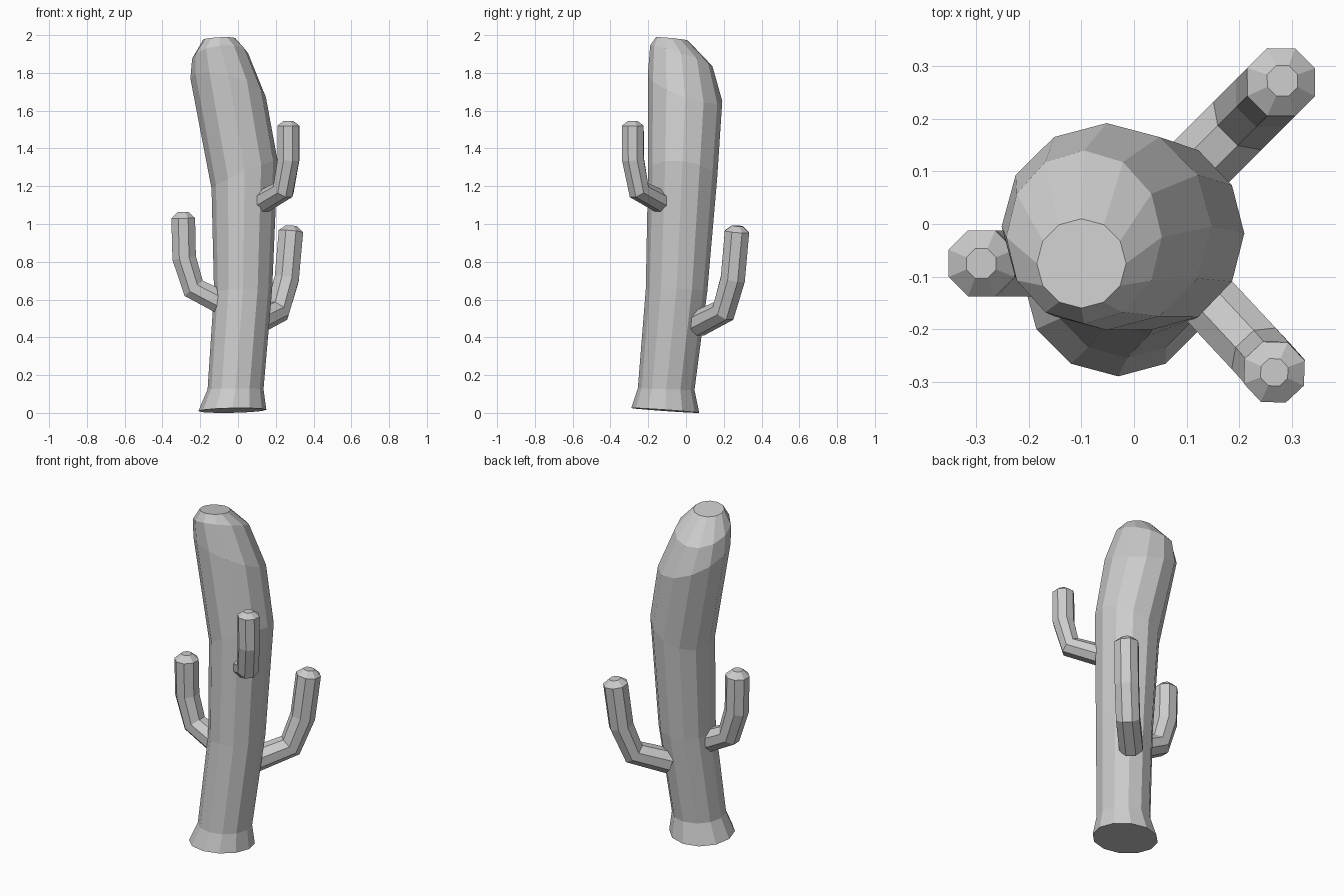
import bpy, bmesh, math
from mathutils import Vector

cube = bpy.data.objects.get("Cube")
if cube:
    bpy.data.objects.remove(cube)

grey = bpy.data.materials.new("plain_grey")
grey.use_nodes = True
colour = (0.6, 0.6, 0.6, 1)
grey.diffuse_color = colour
grey.node_tree.nodes["Principled BSDF"].inputs["Base Color"].default_value = colour


def skin(name, rings):
    """Join closed rings of points into a tube with flat ends."""
    bm = bmesh.new()
    loops = [[bm.verts.new(p) for p in ring] for ring in rings]
    n = len(loops[0])
    for a, b in zip(loops, loops[1:]):
        for i in range(n):
            j = (i + 1) % n
            bm.faces.new((a[i], a[j], b[j], b[i]))
    bm.faces.new(loops[0][::-1])
    bm.faces.new(loops[-1])
    bmesh.ops.recalc_face_normals(bm, faces=bm.faces)
    mesh = bpy.data.meshes.new(name)
    bm.to_mesh(mesh)
    bm.free()
    mesh.materials.append(grey)
    obj = bpy.data.objects.new(name, mesh)
    bpy.context.collection.objects.link(obj)
    return obj


def tilted_ring(x, y, z, rx, ry, slope_x, slope_y, sides=12):
    ring = []
    for i in range(sides):
        a = math.tau * i / sides
        dx, dy = rx * math.cos(a), ry * math.sin(a)
        ring.append((x + dx, y + dy, z + dx * slope_x + dy * slope_y))
    return ring


def arm(name, points, radius, cap_height, sides=8):
    """Bent tube with a chamfered tip."""
    pts = [Vector(p) for p in points]
    outward = Vector((pts[1].x - pts[0].x, pts[1].y - pts[0].y, 0)).normalized()
    side = Vector((0, 0, 1)).cross(outward)
    rings = []
    for i, p in enumerate(pts):
        before = (p - pts[i - 1]).normalized() if i else Vector()
        after = (pts[i + 1] - p).normalized() if i + 1 < len(pts) else Vector()
        tangent = (before + after).normalized()
        u = side
        v = tangent.cross(u).normalized()
        spread = [(math.cos(math.tau * (k + 0.5) / sides),
                   math.sin(math.tau * (k + 0.5) / sides)) for k in range(sides)]
        rings.append([p + (u * c + v * s) * radius for c, s in spread])
    tip = pts[-1] + tangent * cap_height
    rings.append([tip + (u * c + v * s) * radius * 0.45 for c, s in spread])
    return skin(name, rings)


# Trunk: flared foot, leaning stem, swollen rounded head
skin("trunk", [tilted_ring(*r) for r in (
    (-0.03, -0.11, 0.013, 0.18, 0.18, 0.02, -0.07),
    (-0.013, -0.105, 0.125, 0.148, 0.15, 0.0, -0.03),
    (0.027, -0.05, 0.65, 0.154, 0.163, 0.05, -0.03),
    (0.035, -0.018, 1.26, 0.175, 0.183, 0.42, -0.1),
    (-0.052, -0.005, 1.72, 0.2, 0.197, -0.25, -0.35),
    (-0.095, -0.025, 1.89, 0.148, 0.165, 0.1, -0.33),
    (-0.1, -0.075, 1.98, 0.085, 0.085, 0.05, -0.1),
)])

# Arms
arm("front_arm", [(0.1, -0.1, 1.10), (0.24, -0.25, 1.18),
                  (0.267, -0.28, 1.34), (0.267, -0.282, 1.52)], 0.062, 0.025)
arm("right_arm", [(-0.05, -0.075, 0.565), (-0.235, -0.075, 0.66),
                  (-0.285, -0.075, 0.82), (-0.29, -0.075, 1.03)], 0.068, 0.033)
arm("back_arm", [(0.07, 0.06, 0.47), (0.21, 0.2, 0.54),
                 (0.258, 0.248, 0.71), (0.28, 0.27, 0.96)], 0.07, 0.03)
